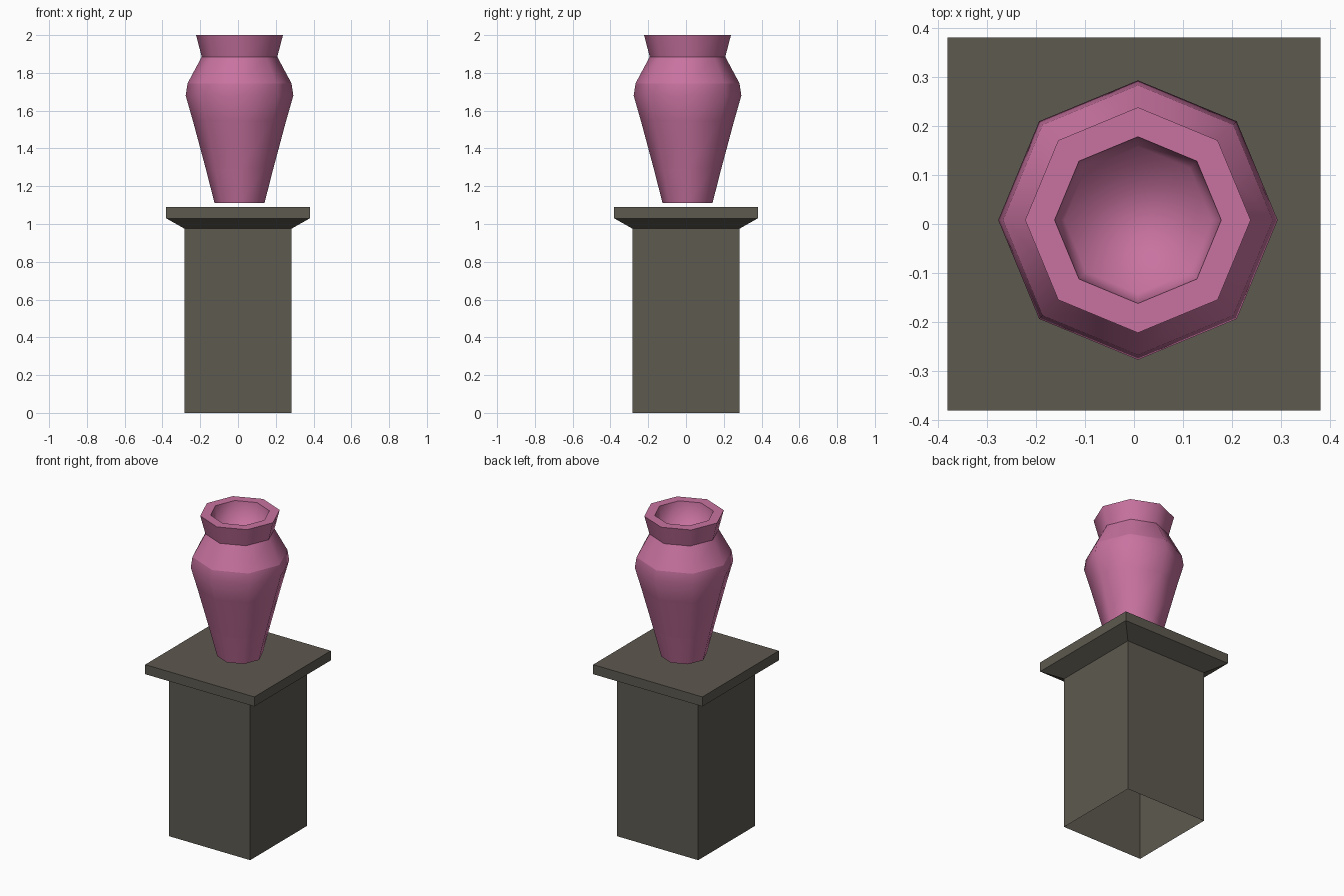
import bpy, bmesh, math

if "Cube" in bpy.data.objects:
    bpy.data.objects.remove(bpy.data.objects["Cube"])


def material(name, color):
    mat = bpy.data.materials.new(name)
    mat.diffuse_color = (*color, 1)
    mat.use_nodes = True
    mat.node_tree.nodes["Principled BSDF"].inputs["Base Color"].default_value = mat.diffuse_color
    return mat


def lathe(name, profile, sides, turn, center, mat, cap_end=True):
    """Stack rings of (radius, z) upward along the profile; the start stays open."""
    bm = bmesh.new()
    rings = []
    for r, z in profile:
        rings.append([bm.verts.new((center[0] + r * math.cos(turn + math.tau * i / sides),
                                    center[1] + r * math.sin(turn + math.tau * i / sides), z))
                      for i in range(sides)])
    for a, b in zip(rings, rings[1:]):
        for i in range(sides):
            j = (i + 1) % sides
            bm.faces.new((a[i], a[j], b[j], b[i]))
    if cap_end:
        bm.faces.new(rings[-1])
    mesh = bpy.data.meshes.new(name)
    bm.to_mesh(mesh)
    bm.free()
    mesh.materials.append(mat)
    obj = bpy.data.objects.new(name, mesh)
    bpy.context.collection.objects.link(obj)
    return obj


stone = material("dark_stone", (0.11, 0.10, 0.08))
pink = material("pink_glaze", (0.58, 0.17, 0.35))

# Square pedestal, open underneath, with a flared cap slab
D = math.sqrt(2)
lathe("pedestal", [(0.283 * D, 0), (0.283 * D, 0.975), (0.38 * D, 1.03), (0.38 * D, 1.09)],
      4, math.pi / 4, (0, 0), stone)

# Eight-sided vase: outer wall, flat rim, then the inside of the neck
vase_profile = [(0.132, 1.11), (0.178, 1.29), (0.245, 1.54), (0.285, 1.68), (0.275, 1.745),
                (0.20, 1.885), (0.23, 2.0), (0.17, 2.0), (0.15, 1.85)]
vase = lathe("vase", vase_profile, 8, 0, (0.008, 0.008), pink)

# Smooth within each band, crisp line between bands
for face in vase.data.polygons:
    face.use_smooth = True
band_heights = (1.29, 1.54, 1.745, 1.885, 2.0)
for edge in vase.data.edges:
    z1, z2 = (vase.data.vertices[v].co.z for v in edge.vertices)
    r1, r2 = (math.hypot(vase.data.vertices[v].co.x - 0.008, vase.data.vertices[v].co.y - 0.008)
              for v in edge.vertices)
    if abs(z1 - z2) < 1e-4 and abs(r1 - r2) < 1e-4:
        edge.use_edge_sharp = any(abs(z1 - h) < 1e-3 for h in band_heights)
